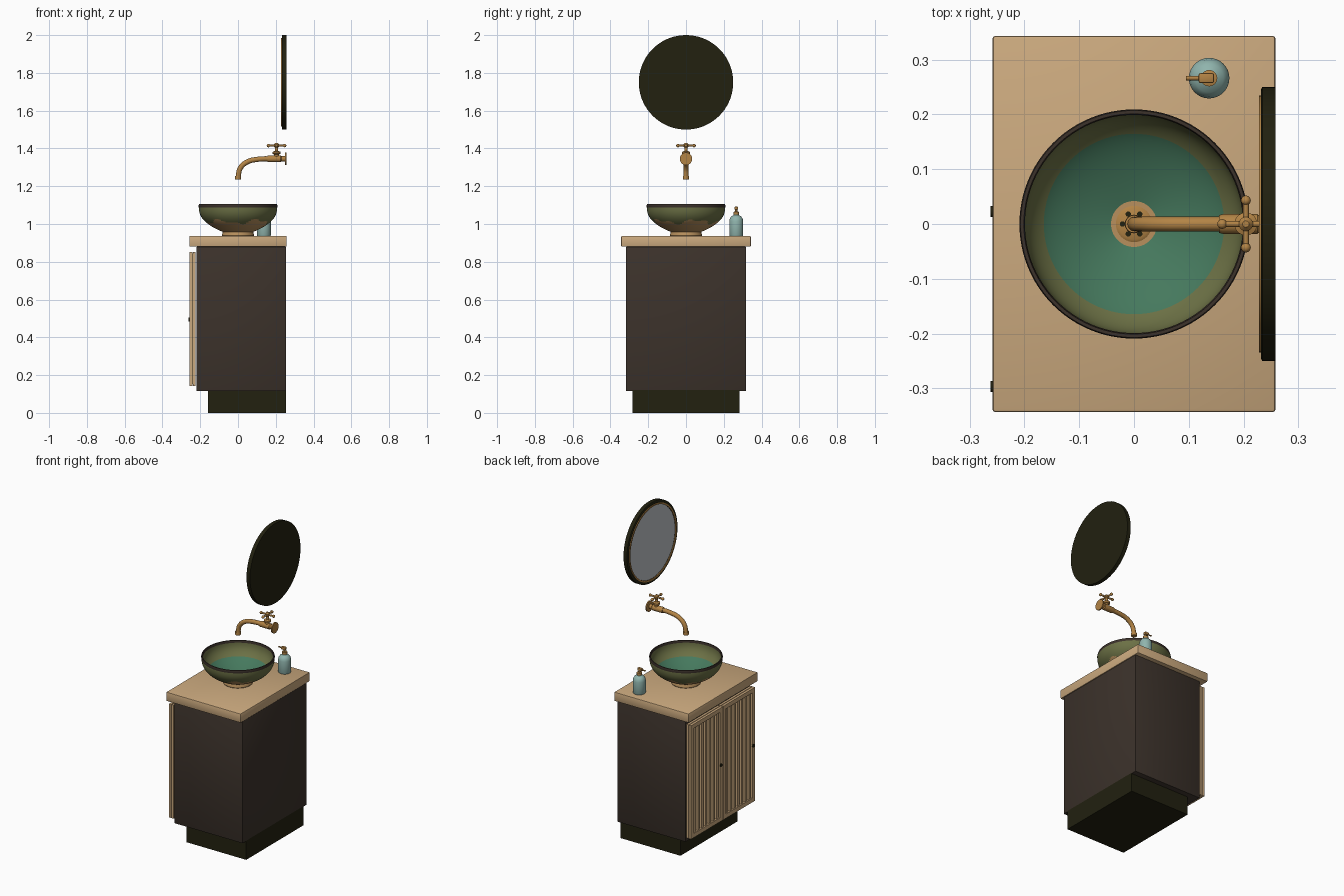
import bpy, bmesh, math
from mathutils import Matrix, Vector

if "Cube" in bpy.data.objects:
    bpy.data.objects.remove(bpy.data.objects["Cube"])


def mat(name, *rgb):
    m = bpy.data.materials.new(name)
    m.diffuse_color = (*rgb, 1)
    m.use_nodes = True
    m.node_tree.nodes["Principled BSDF"].inputs["Base Color"].default_value = m.diffuse_color
    return m


wood = mat("light wood", 0.60, 0.40, 0.21)
brown = mat("dark brown", 0.045, 0.032, 0.024)
black = mat("olive black", 0.016, 0.015, 0.005)
teal = mat("teal glaze", 0.06, 0.19, 0.11)
olive = mat("olive glaze", 0.15, 0.165, 0.06)
clay = mat("raw clay", 0.48, 0.28, 0.11)
brass = mat("brass", 0.45, 0.23, 0.06)
soap = mat("pale blue glass", 0.28, 0.46, 0.42)
silver = mat("silver glass", 0.52, 0.55, 0.58)


def finish(name, bm, *mats):
    bmesh.ops.recalc_face_normals(bm, faces=bm.faces)
    me = bpy.data.meshes.new(name)
    bm.to_mesh(me)
    bm.free()
    for m in mats:
        me.materials.append(m)
    ob = bpy.data.objects.new(name, me)
    bpy.context.collection.objects.link(ob)
    return ob


def add_box(bm, x0, x1, y0, y1, z0, z1):
    c = Vector(((x0 + x1) / 2, (y0 + y1) / 2, (z0 + z1) / 2))
    bmesh.ops.create_cube(bm, size=1, matrix=Matrix.Translation(c)
                          @ Matrix.Diagonal((x1 - x0, y1 - y0, z1 - z0, 1)))


def box(name, m, *dims, bevel=0.0):
    bm = bmesh.new()
    add_box(bm, *dims)
    if bevel:
        bmesh.ops.bevel(bm, geom=bm.edges[:], offset=bevel, segments=2,
                        profile=0.5, affect='EDGES')
    return finish(name, bm, m)


def lathe(name, profile, *mats, loc=(0, 0, 0), axis='Z', seg=40):
    """Spin (radius, height) points around z, then turn the axis if wanted."""
    bm = bmesh.new()
    vs = [bm.verts.new((r, 0, z)) for r, z in profile]
    es = [bm.edges.new(p) for p in zip(vs, vs[1:])]
    bmesh.ops.spin(bm, geom=vs + es, axis=(0, 0, 1), cent=(0, 0, 0),
                   angle=2 * math.pi, steps=seg)
    bmesh.ops.remove_doubles(bm, verts=bm.verts, dist=1e-5)
    turn = {'Z': Matrix(), 'X': Matrix.Rotation(math.pi / 2, 4, 'Y'),
            'Y': Matrix.Rotation(-math.pi / 2, 4, 'X')}[axis]
    bm.transform(Matrix.Translation(loc) @ turn)
    return finish(name, bm, *mats)


def ball(name, m, r, loc):
    bm = bmesh.new()
    bmesh.ops.create_uvsphere(bm, u_segments=16, v_segments=10, radius=r,
                              matrix=Matrix.Translation(loc))
    return finish(name, bm, m)


# cabinet
box("plinth", black, -0.16, 0.255, -0.283, 0.283, 0, 0.12)
box("cabinet", brown, -0.22, 0.255, -0.318, 0.318, 0.115, 0.88, bevel=0.004)
box("countertop", wood, -0.258, 0.258, -0.343, 0.343, 0.88, 0.937, bevel=0.005)

# slatted doors: two thin frame layers with upright slats
Z0, Z1, RAIL = 0.142, 0.853, 0.026
for side, y0, y1 in (("left", 0.003, 0.316), ("right", -0.316, -0.003)):
    for layer, xa, xb in (("outer", -0.257, -0.242), ("inner", -0.238, -0.224)):
        bm = bmesh.new()
        add_box(bm, xa, xb, y0, y0 + RAIL, Z0, Z1)
        add_box(bm, xa, xb, y1 - RAIL, y1, Z0, Z1)
        add_box(bm, xa, xb, y0 + RAIL, y1 - RAIL, Z0, Z0 + RAIL)
        add_box(bm, xa, xb, y0 + RAIL, y1 - RAIL, Z1 - RAIL, Z1)
        finish(f"{side}_door_{layer}_frame", bm, wood)
    bm = bmesh.new()
    n = 7
    step = (y1 - y0 - 2 * RAIL) / n
    for i in range(n):
        c = y0 + RAIL + (i + 0.5) * step
        add_box(bm, -0.252, -0.234, c - 0.009, c + 0.009, Z0 + RAIL, Z1 - RAIL)
    finish(f"{side}_door_slats", bm, wood)
    box(f"{side}_door_core", black, -0.243, -0.237, y0 + 0.006, y0 + 0.02,
        Z0 + 0.01, Z1 - 0.01)
    # small pull
    lathe(f"{side}_door_pull", [(0, -0.262), (0.010, -0.262), (0.010, -0.255),
          (0, -0.255)], black, loc=(0, y0 + 0.02, 0.495), axis='X', seg=16)

# vessel bowl: outer wall, rim and inner wall in one spun profile
P = 2.7
outer = [(0.208 * (1 - (1 - (z - 0.93) / 0.17) ** P), z)
         for z in (0.955 + 0.137 * i / 36 for i in range(37))]
inner = [(0.199 * (1 - (1 - (z - 0.947) / 0.155) ** P), z)
         for z in (1.095 - 0.148 * i / 36 for i in range(37))]
rim = [(0.209, 1.097), (0.207, 1.105), (0.201, 1.105)]
bowl = lathe("bowl", [(0, 0.955)] + outer + rim + inner,
             olive, teal, clay, brown, seg=96)
for f in bowl.data.polygons:
    c = f.center
    r, a = math.hypot(c.x, c.y), math.atan2(c.y, c.x)
    r_in = 0.199 * (1 - max(0, 1 - (c.z - 0.947) / 0.155) ** P)
    inside = c.z > 0.95 and r < r_in + 0.003
    if c.z > 1.09 and r > 0.1985:
        f.material_index = 3
    elif inside:
        f.material_index = 1 if r < 0.163 else 0
    else:  # glaze drips over the raw clay
        drip = 1.012 + 0.010 * math.sin(5 * a) + 0.007 * math.sin(11 * a + 1)
        f.material_index = 2 if c.z < drip else 0
lathe("bowl_foot", [(0, 0.936), (0.083, 0.936), (0.085, 0.94), (0.080, 0.96),
                    (0, 0.96)], clay, seg=48)

# drain with holes
lathe("drain", [(0, 0.948), (0.033, 0.952), (0.033, 0.962), (0.028, 0.965),
                (0, 0.965)], brass)
for i in range(6):
    a = math.tau * i / 6
    lathe("drain_hole", [(0, 0.9645), (0.005, 0.9645), (0.005, 0.9655), (0, 0.9655)],
          black, loc=(0.021 * math.cos(a), 0.021 * math.sin(a), 0), seg=12)

# wall spout
cu = bpy.data.curves.new("spout", 'CURVE')
cu.dimensions = '3D'
cu.bevel_depth, cu.bevel_resolution, cu.use_fill_caps = 0.0135, 4, True
path = [(0.20, 1.345), (0.10, 1.342), (0.048, 1.328), (0.012, 1.295), (0, 1.245)]
sp = cu.splines.new('BEZIER')
sp.bezier_points.add(len(path) - 1)
for p, (x, z) in zip(sp.bezier_points, path):
    p.co = (x, 0, z)
    p.handle_left_type = p.handle_right_type = 'AUTO'
spout = bpy.data.objects.new("spout", cu)
bpy.context.collection.objects.link(spout)
cu.materials.append(brass)
bpy.context.view_layer.objects.active = spout
spout.select_set(True)
bpy.ops.object.convert(target='MESH')

lathe("spout_tip", [(0, 1.235), (0.016, 1.235), (0.017, 1.245), (0.016, 1.254),
                    (0, 1.254)], brass, seg=24)
lathe("tap_body", [(0, 0.155), (0.016, 0.155), (0.018, 0.162), (0.018, 0.225),
                   (0.014, 0.23), (0.014, 0.248), (0.033, 0.250), (0.033, 0.258),
                   (0, 0.258)], brass, loc=(0, 0, 1.345), axis='X', seg=28)
lathe("tap_stem", [(0, 1.35), (0.013, 1.35), (0.013, 1.368), (0.021, 1.372),
                   (0.021, 1.382), (0.009, 1.387), (0.009, 1.405), (0.013, 1.41),
                   (0.013, 1.422), (0.006, 1.43), (0, 1.43)], brass,
      loc=(0.204, 0, 0), seg=24)
for axis, d in (('X', (1, 0)), ('Y', (0, 1))):
    lathe("handle_bar", [(0, -0.043), (0.0055, -0.043), (0.0055, 0.043), (0, 0.043)],
          brass, loc=(0.204, 0, 1.415), axis=axis, seg=14)
    for s in (-0.043, 0.043):
        ball("handle_knob", brass, 0.009, (0.204 + s * d[0], s * d[1], 1.415))

# soap bottle and pump
B = (0.137, 0.266, 0)
lathe("soap_bottle", [(0, 0.937), (0.035, 0.937), (0.037, 0.941), (0.037, 1.015),
                      (0.034, 1.029), (0.026, 1.040), (0.014, 1.047), (0.014, 1.053),
                      (0, 1.053)], soap, loc=B, seg=32)
lathe("pump", [(0, 1.05), (0.015, 1.05), (0.015, 1.064), (0.006, 1.066),
               (0.006, 1.077), (0, 1.077)], brass, loc=B, seg=20)
box("pump_head", brass, 0.118, 0.146, 0.257, 0.275, 1.075, 1.092, bevel=0.003)
lathe("pump_nozzle", [(0, 0.095), (0.004, 0.095), (0.004, 0.125), (0, 0.125)],
      brass, loc=(0, 0.266, 1.083), axis='X', seg=12)

# round mirror facing the cabinet front
M = dict(loc=(0, 0, 1.75), axis='X', seg=72)
lathe("mirror_frame", [(0, 0.258), (0.25, 0.258), (0.25, 0.234), (0.246, 0.232),
                       (0.224, 0.232), (0.224, 0.245), (0, 0.245)], black, **M)
lathe("mirror_trim", [(0.234, 0.235), (0.234, 0.228), (0.225, 0.228), (0.225, 0.235),
                      (0.234, 0.235)], brass, **M)
lathe("mirror_glass", [(0, 0.246), (0.226, 0.246), (0.226, 0.233), (0, 0.233)],
      silver, **M)

# smooth shading with sharp edges kept
bpy.ops.object.select_all(action='SELECT')
bpy.ops.object.shade_smooth_by_angle(angle=math.radians(35))
